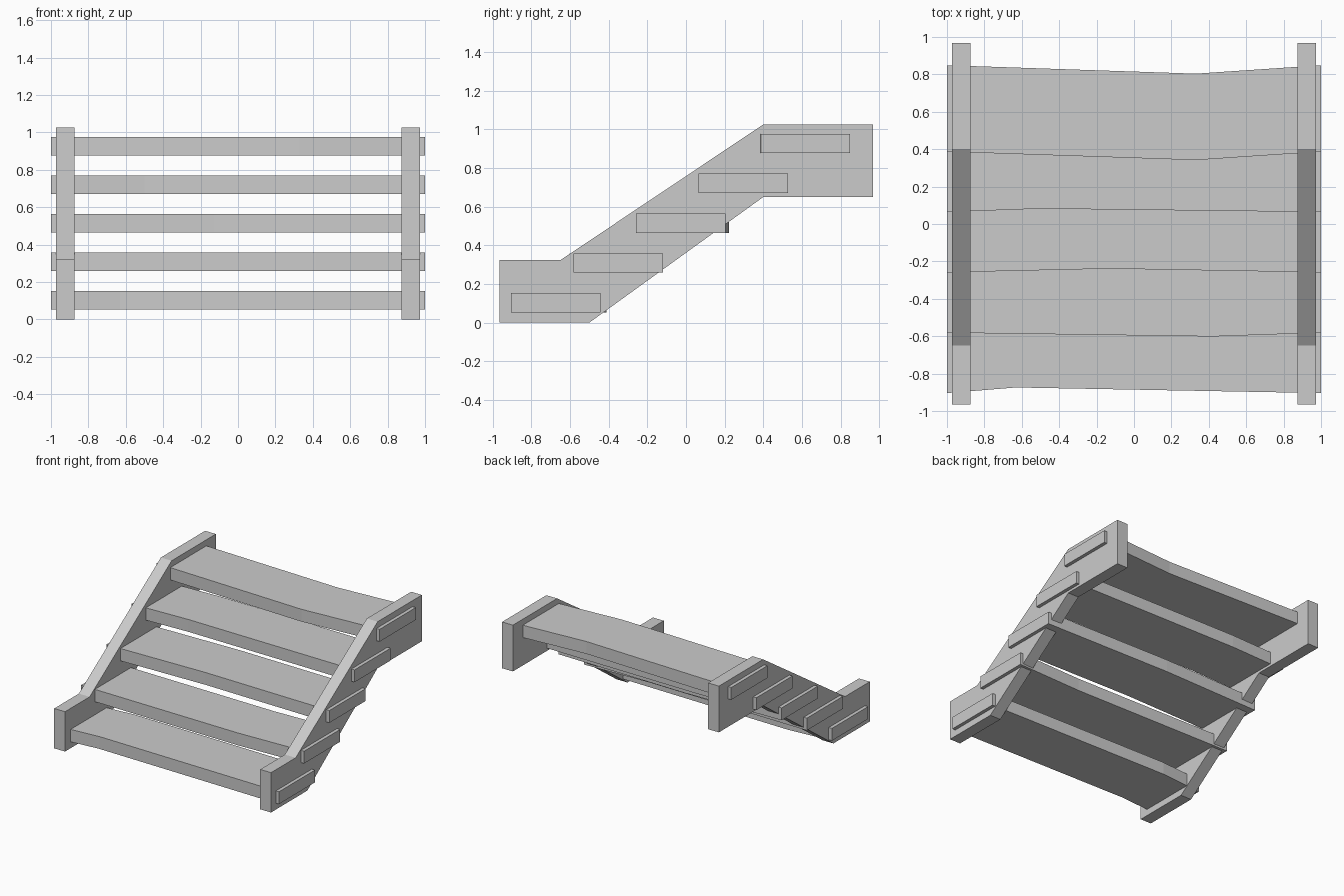
import bpy
import bmesh

cube = bpy.data.objects.get("Cube")
if cube:
    bpy.data.objects.remove(cube, do_unlink=True)

grey = bpy.data.materials.new("plain grey")
grey.use_nodes = True
colour = (0.6, 0.6, 0.6, 1)
grey.diffuse_color = colour
for node in grey.node_tree.nodes:
    if node.type == 'BSDF_PRINCIPLED':
        node.inputs["Base Color"].default_value = colour


def extrude_outline(name, points, offset):
    """Solid made by sweeping a flat outline along an offset."""
    bm = bmesh.new()
    face = bm.faces.new([bm.verts.new(p) for p in points])
    result = bmesh.ops.extrude_face_region(bm, geom=[face], use_keep_orig=True)
    moved = [v for v in result["geom"] if isinstance(v, bmesh.types.BMVert)]
    bmesh.ops.translate(bm, verts=moved, vec=offset)
    bmesh.ops.recalc_face_normals(bm, faces=bm.faces)
    mesh = bpy.data.meshes.new(name)
    bm.to_mesh(mesh)
    bm.free()
    mesh.materials.append(grey)
    obj = bpy.data.objects.new(name, mesh)
    bpy.context.collection.objects.link(obj)
    return obj


# Side stringers: flat foot, slope, flat landing
profile = [(-0.965, 0), (-0.5, 0), (0.4, 0.65), (0.967, 0.65),
           (0.967, 1.025), (0.4, 1.025), (-0.65, 0.323), (-0.965, 0.323)]
for name, x in (("right_stringer", -0.972), ("left_stringer", 0.875)):
    extrude_outline(name, [(x, y, z) for y, z in profile], (0.097, 0, 0))

# Treads: planks running through both stringers, each with one slight kink
depth, thickness = 0.462, 0.1
kinks = [(-0.63, 0.03), (0.42, -0.02), (-0.13, 0.02), (-0.5, 0.018), (0.33, -0.045)]
for i, (kink_x, shift) in enumerate(kinks):
    y = -0.904 + i * 0.3227
    z = 0.052 + i * 0.206
    front = [(-1, y, z), (kink_x, y + shift, z), (1, y, z)]
    back = [(px, py + depth, pz) for px, py, pz in reversed(front)]
    extrude_outline(f"tread_{i + 1}", front + back, (0, 0, thickness))
